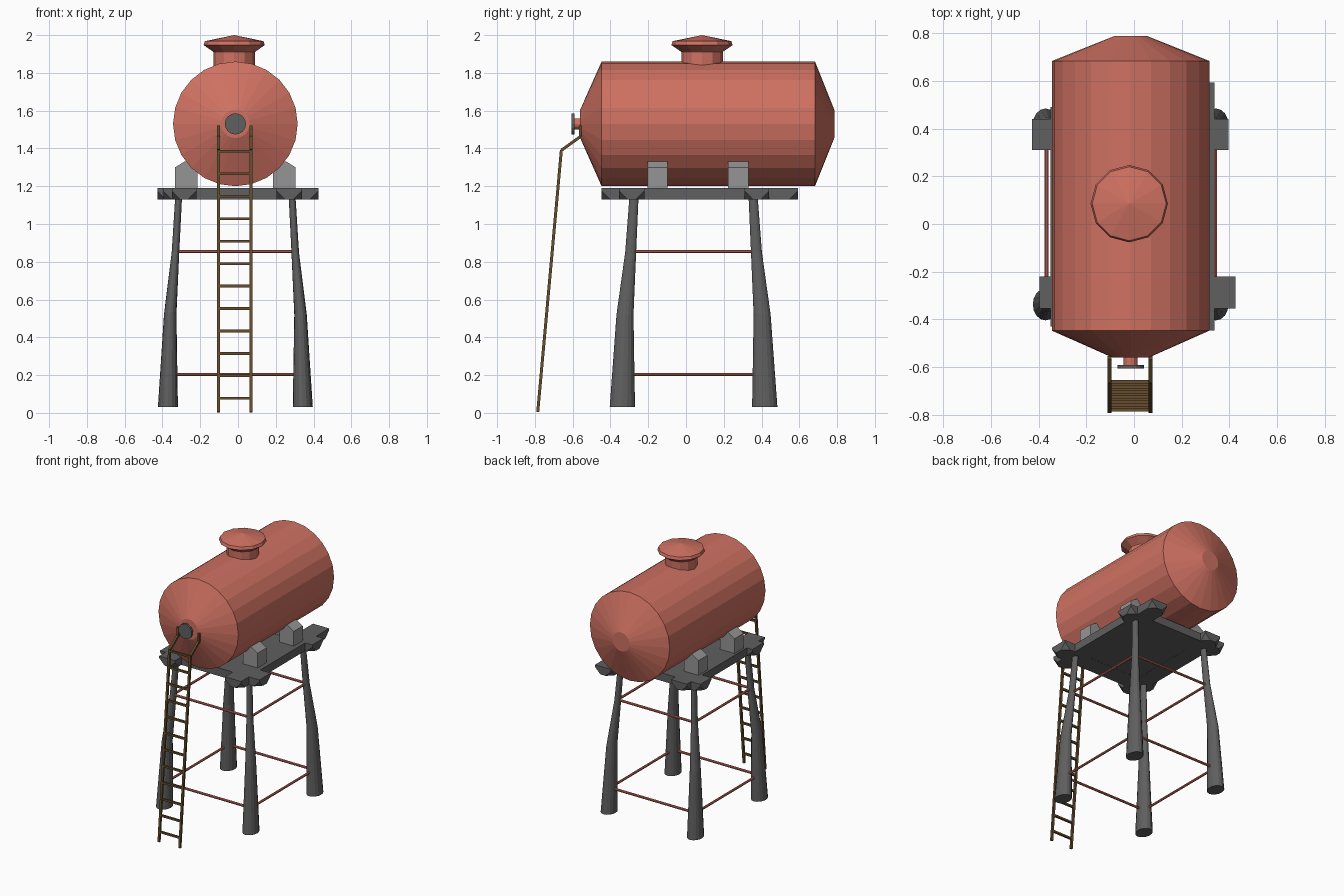
import bpy, bmesh
from math import cos, sin, pi
from mathutils import Vector, Matrix

if "Cube" in bpy.data.objects:
    bpy.data.objects.remove(bpy.data.objects["Cube"])


def material(name, rgb):
    m = bpy.data.materials.new(name)
    m.use_nodes = True
    m.diffuse_color = (*rgb, 1)
    m.node_tree.nodes["Principled BSDF"].inputs["Base Color"].default_value = (*rgb, 1)
    return m


RED = material("brick_red", (0.62, 0.165, 0.12))
DARK = material("dark_grey", (0.115, 0.115, 0.115))
PALE = material("pale_grey", (0.3, 0.3, 0.3))
BROWN = material("ladder_brown", (0.13, 0.075, 0.026))

CX, CY, TANK_Z = -0.014, 0.04, 1.53


def finish(bm, name, mat):
    bmesh.ops.remove_doubles(bm, verts=bm.verts, dist=1e-5)
    bmesh.ops.recalc_face_normals(bm, faces=bm.faces)
    mesh = bpy.data.meshes.new(name)
    bm.to_mesh(mesh)
    bm.free()
    mesh.materials.append(mat)
    ob = bpy.data.objects.new(name, mesh)
    bpy.context.collection.objects.link(ob)
    return ob


def loft(name, mat, rings, sides, along_y=False):
    """Skin elliptical rings given as (centre, height, radius_u, radius_v)."""
    bm = bmesh.new()
    loops = []
    for (u, v), h, ru, rv in rings:
        loop = []
        for i in range(sides):
            a = 2 * pi * i / sides
            pu, pv = u + ru * cos(a), v + rv * sin(a)
            loop.append(bm.verts.new((pu, h, pv) if along_y else (pu, pv, h)))
        loops.append(loop)
    for a, b in zip(loops, loops[1:]):
        for i in range(sides):
            j = (i + 1) % sides
            bm.faces.new((a[i], a[j], b[j], b[i]))
    for end in (loops[0], loops[-1]):
        bm.faces.new(end)
    return finish(bm, name, mat)


def lathe(name, mat, centre, profile, sides, along_y=False):
    return loft(name, mat, [(centre, h, r, r) for h, r in profile], sides, along_y)


def add_rod(bm, p, q, radius, sides):
    p, q = Vector(p), Vector(q)
    d = q - p
    spin = Matrix.Rotation(pi / sides, 4, "Z")
    turn = d.to_track_quat("Z", "Y").to_matrix().to_4x4()
    bmesh.ops.create_cone(bm, cap_ends=True, segments=sides, radius1=radius, radius2=radius,
                          depth=d.length, matrix=Matrix.Translation((p + q) / 2) @ turn @ spin)


def rods(name, mat, points, radius, sides):
    bm = bmesh.new()
    for p, q in zip(points, points[1:]):
        add_rod(bm, p, q, radius, sides)
    return finish(bm, name, mat)


def box(name, mat, lo, hi, chamfer_axis=None):
    """Box between two corners; optionally clip the lower corners of both tips."""
    lo, hi = Vector(lo), Vector(hi)
    bm = bmesh.new()
    bmesh.ops.create_cube(bm, size=1, matrix=Matrix.Translation((lo + hi) / 2)
                          @ Matrix.Diagonal((*(hi - lo), 1)))
    if chamfer_axis is not None:
        low = [v for v in bm.verts if v.co.z < (lo.z + hi.z) / 2]
        bmesh.ops.bevel(bm, geom=low, offset=0.045, affect="VERTICES", segments=1)
    return finish(bm, name, mat)


# Tank, filler hatch and outlet
centre = (CX, TANK_Z)
lathe("tank", RED, centre,
      [(-0.56, 0.075), (-0.447, 0.33), (0.683, 0.33), (0.787, 0.07)], 24, True)
lathe("hatch", RED, (-0.02, 0.085),
      [(1.8, 0.11), (1.91, 0.11), (1.915, 0.115), (1.947, 0.162), (1.968, 0.155), (2.0, 0)], 12)
lathe("outlet_pipe", RED, centre, [(-0.595, 0.029), (-0.55, 0.029)], 12, True)
lathe("outlet_flange", DARK, centre, [(-0.606, 0.056), (-0.59, 0.056)], 16, True)

# Platform deck with crossed beams
box("deck", DARK, (-0.345, -0.35, 1.131), (0.335, 0.435, 1.189))
box("front_beam", DARK, (-0.395, -0.355, 1.13), (0.425, -0.22, 1.19), 0)
box("back_beam", DARK, (-0.427, 0.31, 1.13), (0.397, 0.44, 1.19), 0)
box("right_beam", DARK, (-0.35, -0.43, 1.13), (-0.22, 0.49, 1.19), 1)
box("left_beam", DARK, (0.205, -0.447, 1.13), (0.338, 0.592, 1.19), 1)

# Saddle blocks holding the tank
saddle = [(0.2, 1.185), (0.319, 1.185), (0.319, 1.3), (0.267, 1.332), (0.2, 1.332)]
for side, sx in (("right", -1), ("left", 1)):
    for end, y0 in (("front", -0.205), ("back", 0.222)):
        bm = bmesh.new()
        face = bm.faces.new([bm.verts.new((CX + sx * x, y0, z)) for x, z in saddle])
        ext = bmesh.ops.extrude_face_region(bm, geom=[face], use_keep_orig=True)
        moved = [v for v in ext["geom"] if isinstance(v, bmesh.types.BMVert)]
        bmesh.ops.translate(bm, verts=moved, vec=(0, 0.108, 0))
        finish(bm, f"{end}_{side}_saddle", PALE)

# Bent tapering legs: height, x offset, y offset, x radius, y radius
leg = [(0.03, 0.357, 0.377, 0.053, 0.067), (0.52, 0.345, 0.363, 0.033, 0.045),
       (0.85, 0.317, 0.333, 0.02, 0.029), (1.15, 0.3, 0.315, 0.018, 0.024)]
for side, sx in (("right", -1), ("left", 1)):
    for end, sy in (("front", -1), ("back", 1)):
        loft(f"{end}_{side}_leg", DARK,
             [((CX + sx * x, CY + sy * y), z, rx, ry) for z, x, y, rx, ry in leg], 16)

# Tie bars around the legs
for name, z, x, y in (("lower", 0.203, 0.353, 0.372), ("upper", 0.855, 0.317, 0.333)):
    ring = [(CX + a * x, CY + b * y, z) for a, b in ((-1, -1), (1, -1), (1, 1), (-1, 1), (-1, -1))]
    rods(f"{name}_tie_bars", RED, ring, 0.009, 8)

# Ladder
path = [(-0.785, 0.004), (-0.66, 1.39), (-0.56, 1.462), (-0.56, 1.522)]
for side, x in (("right", -0.103), ("left", 0.069)):
    rods(f"{side}_ladder_rail", BROWN, [(x, y, z) for y, z in path], 0.011, 4)
for i in range(12):
    z = 0.077 + 0.1189 * i
    y = -0.785 + 0.125 * z / 1.39
    rods(f"ladder_rung_{i + 1}", BROWN, [(-0.103, y, z), (0.069, y, z)], 0.01, 4)
